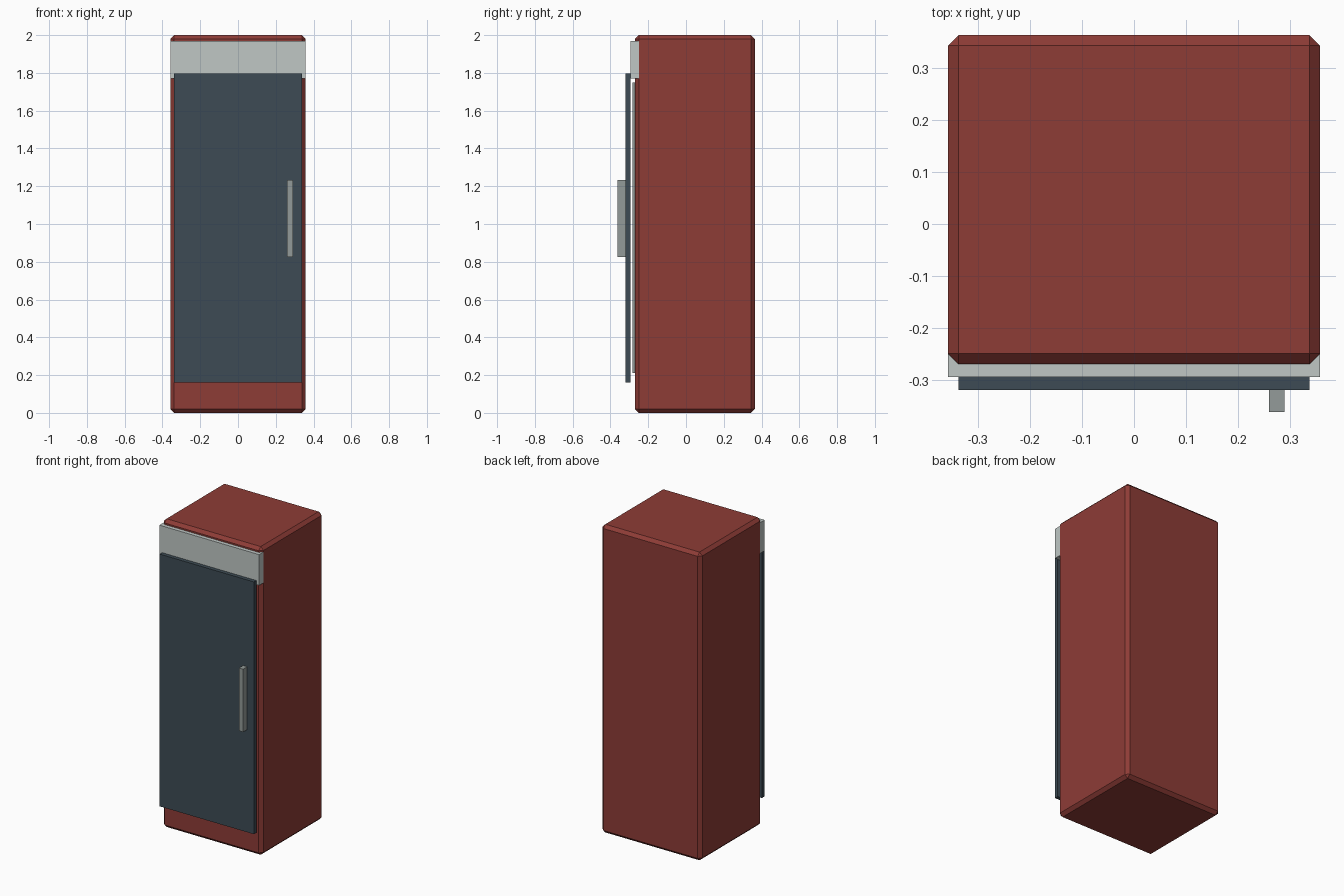
import bpy
import bmesh
from mathutils import Vector

cube = bpy.data.objects.get("Cube")
if cube:
    bpy.data.objects.remove(cube, do_unlink=True)


def material(name, rgb):
    mat = bpy.data.materials.new(name)
    mat.use_nodes = True
    colour = (*rgb, 1.0)
    mat.diffuse_color = colour
    mat.node_tree.nodes["Principled BSDF"].inputs["Base Color"].default_value = colour
    return mat


def box(name, low, high, mat, chamfer=0.0):
    """Flat-shaded box between two corners, with optional chamfered edges."""
    low, high = Vector(low), Vector(high)
    size, centre = high - low, (low + high) / 2
    bm = bmesh.new()
    bmesh.ops.create_cube(bm, size=1.0)
    bmesh.ops.scale(bm, vec=size, verts=bm.verts)
    if chamfer:
        bmesh.ops.bevel(bm, geom=bm.edges[:], offset=chamfer, segments=1,
                        affect='EDGES')
    mesh = bpy.data.meshes.new(name)
    bm.to_mesh(mesh)
    bm.free()
    mesh.materials.append(mat)
    obj = bpy.data.objects.new(name, mesh)
    obj.location = centre
    bpy.context.collection.objects.link(obj)
    return obj


red = material("cabinet red", (0.27, 0.045, 0.037))
slate = material("door slate", (0.047, 0.071, 0.09))
pale = material("header pale grey", (0.525, 0.575, 0.56))
steel = material("handle grey", (0.295, 0.33, 0.32))

# Chamfered cabinet
box("cabinet", (-0.358, -0.27, 0), (0.358, 0.364, 2), red, chamfer=0.02)

# Header panel across the top of the front
box("header_panel", (-0.358, -0.295, 1.77), (0.358, -0.25, 1.97), pale)

# Thin liner behind the door
box("door_liner", (-0.318, -0.283, 0.21), (0.318, -0.269, 1.75), steel)

# Door and its upright handle
box("door", (-0.338, -0.32, 0.16), (0.338, -0.295, 1.797), slate)
box("door_handle", (0.26, -0.362, 0.826), (0.29, -0.319, 1.234), steel)
